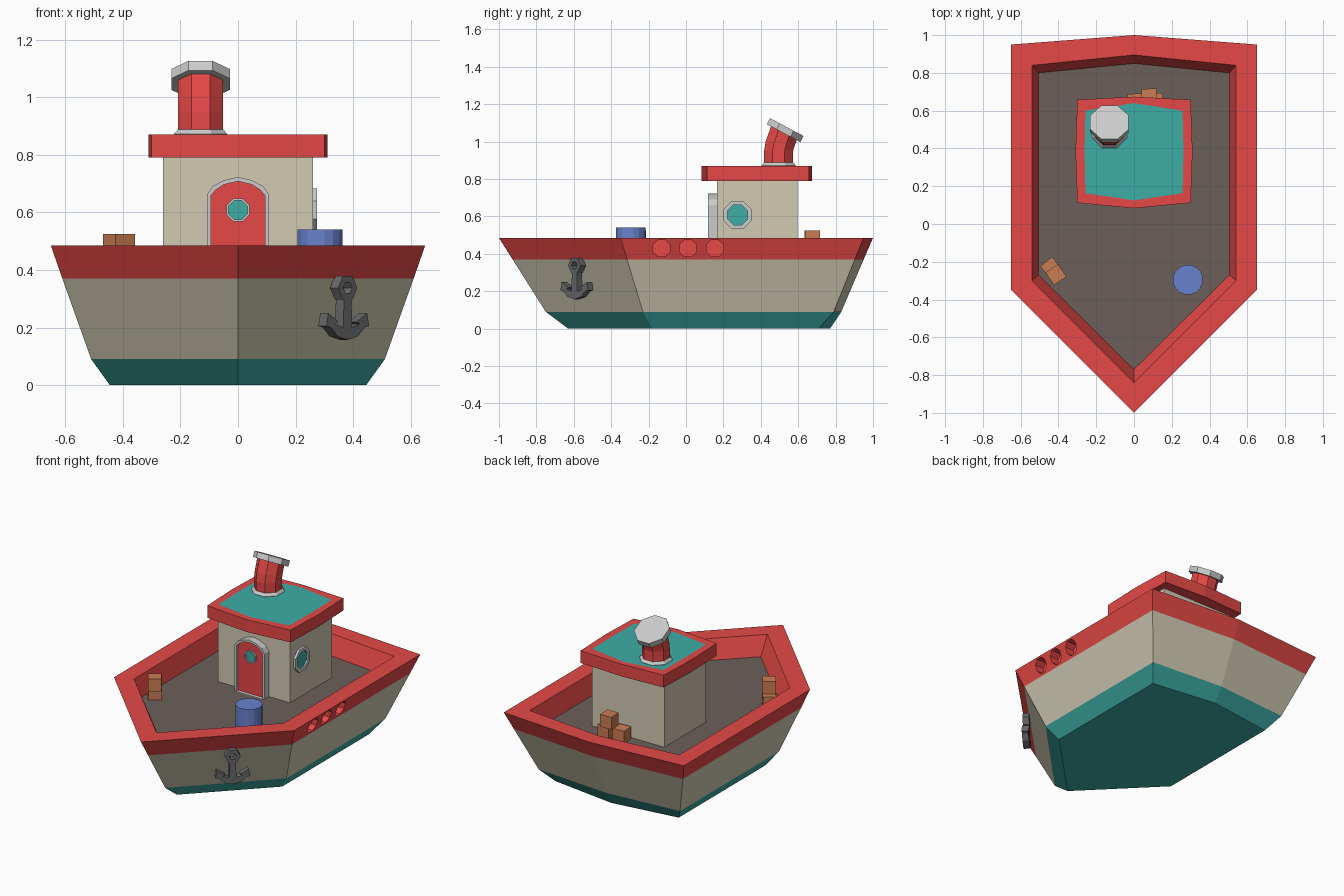
import bpy, bmesh
from math import pi, sin, cos, radians
from mathutils import Vector, Euler

if "Cube" in bpy.data.objects:
    bpy.data.objects.remove(bpy.data.objects["Cube"])


def material(name, rgb):
    m = bpy.data.materials.new(name)
    m.diffuse_color = [(c / 255) ** 2.2 for c in rgb] + [1]
    m.use_nodes = True
    m.node_tree.nodes["Principled BSDF"].inputs["Base Color"].default_value = m.diffuse_color
    return m


RED = material("red_paint", (228, 74, 72))
CREAM = material("cream_paint", (208, 201, 177))
TEAL = material("teal_paint", (64, 172, 165))
DECK = material("deck_brown", (108, 96, 90))
WOOD = material("crate_wood", (202, 124, 84))
BLUE = material("barrel_blue", (106, 129, 206))
IRON = material("dark_iron", (105, 105, 107))


def loft(name, rings, mats=(), bands=None, loop=False, caps=(0, 0)):
    """Skin a list of equal-length rings; bands gives a material index per strip."""
    bm = bmesh.new()
    vs = [[bm.verts.new(p) for p in r] for r in rings]
    n = len(rings[0])
    for i in range(len(vs) if loop else len(vs) - 1):
        a, b = vs[i], vs[(i + 1) % len(vs)]
        for j in range(n):
            k = (j + 1) % n
            f = bm.faces.new((a[j], a[k], b[k], b[j]))
            f.material_index = bands[i] if bands else 0
    if not loop:
        bm.faces.new(vs[0]).material_index = caps[0]
        bm.faces.new(vs[-1]).material_index = caps[1]
    bmesh.ops.recalc_face_normals(bm, faces=bm.faces)
    me = bpy.data.meshes.new(name)
    bm.to_mesh(me)
    bm.free()
    for m in mats:
        me.materials.append(m)
    ob = bpy.data.objects.new(name, me)
    bpy.context.collection.objects.link(ob)
    return ob


def disc(center, r, n=8, rot=(0, 0, 0)):
    """Polygon ring with flat sides on its axes, turned by rot."""
    e = Euler(rot).to_matrix()
    angles = [2 * pi * (i + 0.5) / n for i in range(n)]
    return [Vector(center) + e @ Vector((r * cos(a), r * sin(a), 0)) for a in angles]


def mirrored(half):
    """Complete a half profile whose first and last points lie on the centre line."""
    return half + [(-u, v) for u, v in half[-2:0:-1]]


# Hull: outline stations swept up the side, over the rim and down to the deck
def outline(w, bow, knee, corner, stern, z):
    return [(x, y, z) for x, y in mirrored([(0, bow), (w, knee), (w, corner), (0, stern)])]


hull = loft("hull", [
    outline(0.445, -0.63, -0.18, 0.71, 0.77, 0),
    outline(0.51, -0.75, -0.23, 0.79, 0.83, 0.09),
    outline(0.61, -0.927, -0.315, 0.903, 0.95, 0.37),
    outline(0.65, -1, -0.35, 0.95, 1, 0.485),
    outline(0.54, -0.84, -0.30, 0.84, 0.895, 0.485),
    outline(0.505, -0.77, -0.27, 0.80, 0.85, 0.365),
], (CREAM, RED, TEAL, DECK), bands=(2, 0, 1, 1, 1), caps=(2, 3))

# Three recessed holes in the right side
for y in (-0.13, 0.01, 0.155):
    side = (0, pi / 2, 0)
    cutter = loft("hole_cutter", [disc((x, y, 0.43), 0.049, 8, side) for x in (0.575, 0.75)],
                  (CREAM, RED), bands=(1,), caps=(1, 1))
    cutter.hide_render = True
    mod = hull.modifiers.new("hole", 'BOOLEAN')
    mod.operation, mod.solver, mod.object = 'DIFFERENCE', 'EXACT', cutter
    bpy.context.view_layer.objects.active = hull
    bpy.ops.object.modifier_apply(modifier=mod.name)
    bpy.data.objects.remove(cutter)


# Cabin walls
def box(name, center, size, mat, turn=0):
    bpy.ops.mesh.primitive_cube_add(size=1, location=center, rotation=(0, 0, radians(turn)))
    ob = bpy.context.object
    ob.name, ob.scale = name, size
    ob.data.materials.append(mat)
    return ob


box("cabin", (0, 0.38, 0.58), (0.52, 0.43, 0.44), CREAM)


# Roof: slightly bowed slab with a teal top panel
def roof_ring(w, mid_w, y0, mid_y0, y1, mid_y1, z):
    half = [(0, mid_y0), (w, y0), (mid_w, 0.385), (w, y1), (0, mid_y1)]
    return [(x, y, z) for x, y in mirrored(half)]


slab = (0.30, 0.31, 0.112, 0.083, 0.658, 0.674)
panel = (0.257, 0.262, 0.163, 0.125, 0.60, 0.64)
loft("roof", [roof_ring(*slab, 0.79), roof_ring(*slab, 0.87), roof_ring(*panel, 0.87)],
     (RED, TEAL), bands=(0, 0), caps=(0, 1))

# Funnel: bent pipe, base flange and tilted cap
tilt = radians(-28)
fx = -0.13
loft("funnel", [disc((fx, 0.495, 0.86), 0.084), disc((fx, 0.495, 0.95), 0.084),
                disc((fx, 0.502, 0.985), 0.084, 8, (tilt / 2, 0, 0)),
                disc((fx, 0.525, 1.05), 0.084, 8, (tilt, 0, 0))], (RED,))
loft("funnel_flange", [disc((fx, 0.495, 0.865), 0.1), disc((fx, 0.495, 0.872), 0.1),
                       disc((fx, 0.495, 0.888), 0.085)])
loft("funnel_cap", [disc((fx, 0.522, 1.045), 0.11, 8, (tilt, 0, 0)),
                    disc((fx, 0.5385, 1.078), 0.11, 8, (tilt, 0, 0))])


# Door and its arched frame
def arch(inset, y):
    half = [(0, 0.723 - inset), (0.05, 0.711 - inset), (0.089 - inset * 0.8, 0.69 - inset * 0.8),
            (0.108 - inset, 0.66), (0.108 - inset, 0.365), (0, 0.365)]
    return [(x, y, z) for x, z in mirrored(half)]


loft("door", [arch(0.012, 0.17), arch(0.012, 0.135)], (RED,))
loft("door_frame", [arch(0, 0.17), arch(0, 0.118), arch(0.015, 0.118), arch(0.015, 0.17)], loop=True)


# Portholes: octagonal ring with a glass pane
def porthole(name, center, out, r, rim, depth, rot):
    c, out = Vector(center), Vector(out)
    rings = [disc(c + out * d, q, 8, rot)
             for q, d in ((r, 0), (r, depth), (r - rim, depth), (r - rim, 0))]
    loft(name + "_rim", rings, loop=True)
    loft(name + "_glass", [disc(c + out * d, r - rim * 0.9, 8, rot) for d in (0, depth * 0.5)], (TEAL,))


porthole("door_porthole", (0, 0.14, 0.608), (0, -1, 0), 0.043, 0.008, 0.015, (pi / 2, 0, 0))
porthole("side_porthole", (0.255, 0.276, 0.608), (1, 0, 0), 0.081, 0.023, 0.02, (0, pi / 2, 0))

# Anchor hanging upright on the right bow
half = [(0, 0.157), (0.05, 0.17), (0.083, 0.2), (0.105, 0.205), (0.095, 0.25), (0.045, 0.22),
        (0.06, 0.212), (0.022, 0.2), (0.018, 0.305), (0, 0.305)]


def on_bow(points, depth):
    u, n = Vector((1, 1, 0)).normalized(), Vector((1, -1, 0)).normalized()
    c = Vector((0.367, -0.583, 0))
    return [c + u * p[0] + n * depth + Vector((0, 0, p[1])) for p in points]


def eye(r):
    return [(r * sin(i * pi / 3 + pi / 6), 0.338 + r * cos(i * pi / 3 + pi / 6)) for i in range(6)]


T = 0.02
loft("anchor", [on_bow(mirrored(half), -T), on_bow(mirrored(half), T)], (IRON,))
loft("anchor_eye", [on_bow(eye(0.047), -T), on_bow(eye(0.047), T),
                    on_bow(eye(0.022), T), on_bow(eye(0.022), -T)], (IRON,), loop=True)

# Deck cargo: barrel and crates
loft("barrel", [disc((0.285, -0.295, z), 0.08, 16) for z in (0.36, 0.54)], (BLUE,))
crates = [(-0.44, -0.23, 0.404, 38), (-0.413, -0.268, 0.484, 33),
          (0.008, 0.65, 0.404, 4), (0.11, 0.655, 0.404, -3), (0.08, 0.676, 0.486, 2)]
for i, (x, y, z, turn) in enumerate(crates):
    box(f"crate_{i + 1}", (x, y, z), (0.08, 0.08, 0.08), WOOD, turn)
